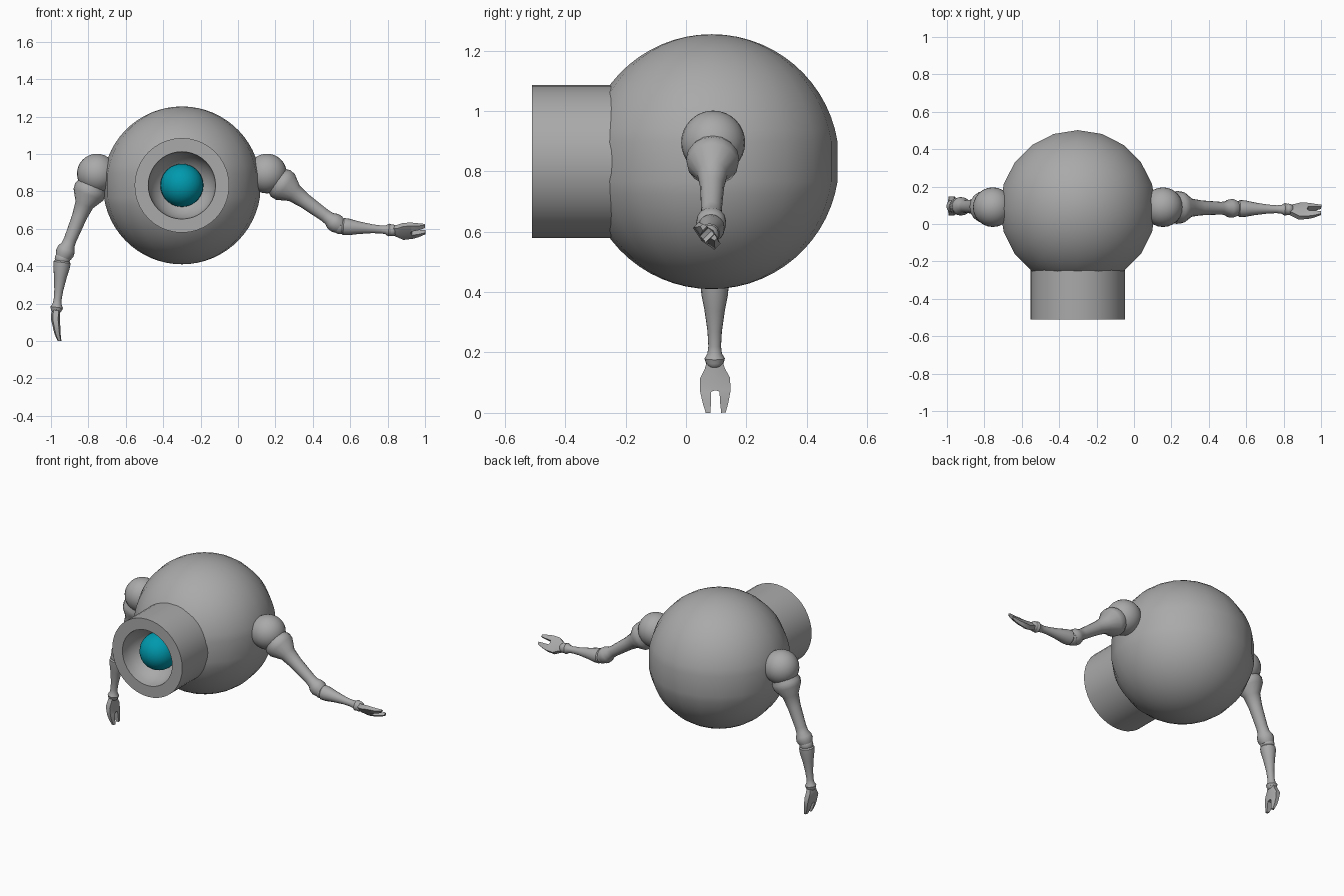
import bpy, bmesh, math
from mathutils import Vector

cube = bpy.data.objects.get("Cube")
if cube:
    bpy.data.objects.remove(cube, do_unlink=True)


def material(name, color):
    m = bpy.data.materials.new(name)
    m.use_nodes = True
    m.diffuse_color = (*color, 1)
    m.node_tree.nodes["Principled BSDF"].inputs["Base Color"].default_value = (*color, 1)
    return m


GREY = material("grey metal", (0.4, 0.4, 0.4))
TEAL = material("teal eye", (0.0, 0.32, 0.42))


def finish(name, bm, mat, angle=40):
    bmesh.ops.remove_doubles(bm, verts=bm.verts, dist=1e-5)
    bmesh.ops.recalc_face_normals(bm, faces=bm.faces)
    mesh = bpy.data.meshes.new(name)
    bm.to_mesh(mesh)
    bm.free()
    obj = bpy.data.objects.new(name, mesh)
    bpy.context.collection.objects.link(obj)
    mesh.materials.append(mat)
    bpy.ops.object.select_all(action='DESELECT')
    obj.select_set(True)
    bpy.context.view_layer.objects.active = obj
    bpy.ops.object.shade_smooth_by_angle(angle=math.radians(angle))
    return obj


def lathe(name, origin, axis, profile, sides, mat=GREY, angle=40):
    """Turn a profile of (distance, radius) pairs around an axis."""
    axis = Vector(axis).normalized()
    u = axis.cross(Vector((0, 1, 0) if abs(axis.y) < 0.7 else (1, 0, 0))).normalized()
    v = axis.cross(u)
    bm = bmesh.new()
    rings = []
    for t, r in profile:
        rings.append([bm.verts.new(Vector(origin) + axis * t + r * (
            u * math.cos(k * math.tau / sides) + v * math.sin(k * math.tau / sides)))
            for k in range(sides)])
    for a, b in zip(rings, rings[1:]):
        for k in range(sides):
            n = (k + 1) % sides
            bm.faces.new((a[k], a[n], b[n], b[k]))
    bmesh.ops.remove_doubles(bm, verts=bm.verts, dist=1e-5)
    return finish(name, bm, mat, angle)


def ball(name, center, radius, sides=24, rings=16, mat=GREY):
    arc = [(-radius * math.cos(math.pi * i / rings), radius * math.sin(math.pi * i / rings))
           for i in range(rings + 1)]
    return lathe(name, center, (0, 0, 1), arc, sides, mat)


# Body: globe with a straight band round the middle
R, BAND, CENTER = 0.422, math.radians(9), Vector((-0.3, 0.085, 0.832))
steps = 14
upper = [BAND + (math.pi / 2 - BAND) * i / steps for i in range(steps + 1)]
angles = [-a for a in reversed(upper)] + upper
lathe("body", CENTER, (0, 0, 1),
      [(R * math.sin(a), R * math.cos(a)) for a in angles], 20)

# Lens barrel with a bowl-shaped recess, and the eye in it
bowl = [(0.595 - 0.18 * math.sin(i * math.pi / 16), 0.18 * math.cos(i * math.pi / 16))
        for i in range(9)]
lathe("lens_barrel", CENTER, (0, -1, 0), [(0.25, 0.253), (0.595, 0.253)] + bowl, 40)
ball("eye", CENTER + Vector((0, -0.475, 0)), 0.115, 28, 18, TEAL)

UPPER_ARM = [(0.02, 0), (0.03, 0.06), (0.09, 0.088), (0.122, 0.085), (0.18, 0.05),
             (0.25, 0.04), (0.38, 0.034), (0.41, 0.036), (0.435, 0.048), (0.46, 0.05),
             (0.482, 0.042), (0.486, 0)]
FOREARM = [(0, 0), (0.005, 0.034), (0.02, 0.046), (0.05, 0.044), (0.1, 0.034), (0.17, 0.024),
           (0.22, 0.021), (0.245, 0.024), (0.262, 0.034), (0.275, 0.03), (0.28, 0)]

# Hand stations: distance, outer half width, slot half width, half thickness, bend
HAND = [(0, 0.024, 0, 0.02, 0), (0.03, 0.034, 0, 0.024, -0.005),
        (0.06, 0.05, 0, 0.024, -0.006), (0.1, 0.05, 0, 0.02, 0),
        (0.105, 0.05, 0.014, 0.02, 0), (0.14, 0.043, 0.015, 0.016, 0.006),
        (0.175, 0.033, 0.018, 0.01, 0.016)]


def hand(name, origin, direction, width):
    d = Vector(direction).normalized()
    w = Vector(width)
    w = (w - d * w.dot(d)).normalized()
    n = w.cross(d)
    bm = bmesh.new()
    for side in (-1, 1):
        loops = []
        for t, outer, inner, thick, bend in HAND:
            loops.append([bm.verts.new(origin + d * t + w * side * x + n * (bend + z))
                          for x, z in ((inner, -thick), (outer, -thick * 0.6),
                                       (outer, thick * 0.6), (inner, thick))])
        for a, b in zip(loops, loops[1:]):
            for k in range(4):
                # Leave the palm open along its middle so both halves join
                if k == 3 and (a[0].co - a[3].co).length and b is not loops[-1] \
                        and loops.index(b) < 4:
                    continue
                m = (k + 1) % 4
                bm.faces.new((a[k], a[m], b[m], b[k]))
        bm.faces.new(loops[0])
        bm.faces.new(loops[-1])
    finish(name, bm, GREY, 35)


def arm(side, shoulder, elbow, wrist, hand_dir, hand_width):
    shoulder, elbow, wrist = Vector(shoulder), Vector(elbow), Vector(wrist)
    ball(side + "_shoulder", shoulder, 0.106)
    lathe(side + "_upper_arm", shoulder, elbow - shoulder, UPPER_ARM, 16)
    ball(side + "_elbow", elbow, 0.042, 16, 10)
    lathe(side + "_forearm", elbow, wrist - elbow, FOREARM, 16)
    ball(side + "_wrist", wrist, 0.031, 16, 10)
    hand(side + "_hand", wrist, hand_dir, hand_width)


# Raised left arm and hanging right arm
arm("left", (0.155, 0.09, 0.895), (0.545, 0.083, 0.613), (0.825, 0.078, 0.592),
    (1, -0.08, -0.03), (0, -0.7, 0.7))
arm("right", (-0.755, 0.09, 0.895), (-0.938, 0.095, 0.44), (-0.97, 0.095, 0.175),
    (0, 0.02, -1), (0, -1, 0))
